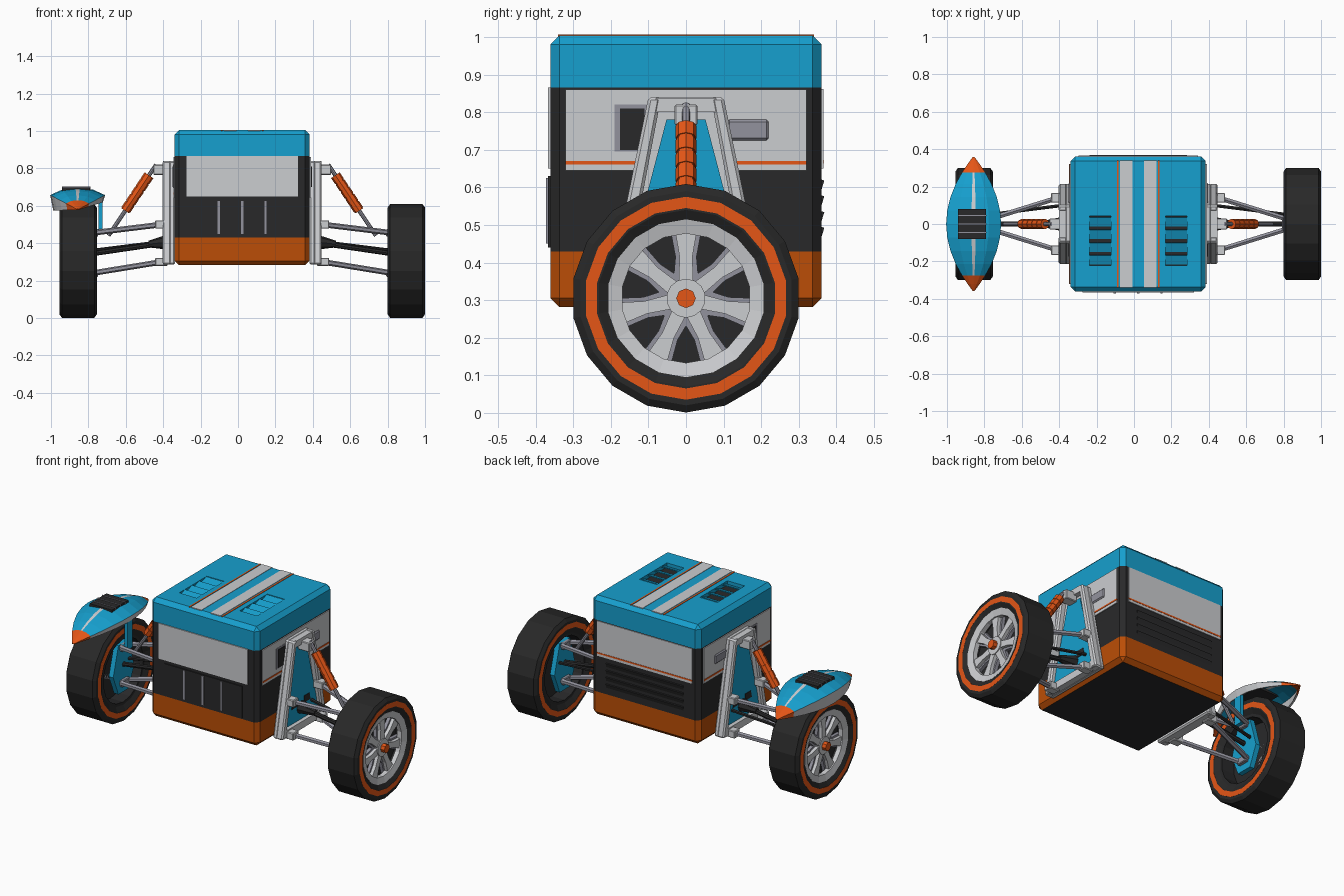
import bpy, bmesh, math
from mathutils import Vector

if "Cube" in bpy.data.objects:
    bpy.data.objects.remove(bpy.data.objects["Cube"])

CX = 0.0225   # symmetry plane of body and wheels


def mat(name, c):
    m = bpy.data.materials.new(name)
    m.diffuse_color = (*c, 1)
    m.use_nodes = True
    m.node_tree.nodes["Principled BSDF"].inputs["Base Color"].default_value = m.diffuse_color
    return m


BLUE = mat("blue paint", (0.008, 0.35, 0.62))
LIGHT = mat("light grey", (0.60, 0.61, 0.63))
METAL = mat("mid grey metal", (0.29, 0.29, 0.34))
DARK = mat("dark trim", (0.022, 0.022, 0.023))
ORANGE = mat("orange", (0.78, 0.092, 0.008))
RUST = mat("rust orange", (0.50, 0.076, 0.002))
TYRE = mat("tyre black", (0.021, 0.021, 0.021))


def finish(bm, name, *mats):
    bmesh.ops.recalc_face_normals(bm, faces=bm.faces)
    me = bpy.data.meshes.new(name)
    bm.to_mesh(me)
    bm.free()
    for m in mats:
        me.materials.append(m)
    ob = bpy.data.objects.new(name, me)
    bpy.context.collection.objects.link(ob)
    return ob


def box(name, lo, hi, m, bevel=0, tilt=0):
    bm = bmesh.new()
    bmesh.ops.create_cube(bm, size=1)
    lo, hi = Vector(lo), Vector(hi)
    for v in bm.verts:
        v.co = Vector(v.co[i] * (hi[i] - lo[i]) for i in range(3))
    if bevel:
        bmesh.ops.bevel(bm, geom=bm.edges[:], offset=bevel, segments=1, affect='EDGES')
    ob = finish(bm, name, m)
    ob.location = (lo + hi) / 2
    ob.rotation_euler.x = tilt
    return ob


def rod(name, a, b, r, m, r2=None, n=8):
    a, b = Vector(a), Vector(b)
    bm = bmesh.new()
    bmesh.ops.create_cone(bm, cap_ends=True, segments=n, radius1=r,
                          radius2=r if r2 is None else r2, depth=(b - a).length)
    ob = finish(bm, name, m)
    ob.location = (a + b) / 2
    ob.rotation_euler = (b - a).to_track_quat('Z', 'Y').to_euler()
    return ob


def lathe(name, prof, cx, s, m, n=18):
    """Closed profile of (x offset, radius) turned about the axle."""
    bm = bmesh.new()
    rings = [[bm.verts.new((cx + s * x, r * math.sin(2 * math.pi * i / n),
                            0.305 - r * math.cos(2 * math.pi * i / n)))
              for x, r in prof] for i in range(n)]
    k = len(prof)
    for i in range(n):
        for j in range(k):
            a, b = rings[i], rings[(i + 1) % n]
            bm.faces.new((a[j], a[(j + 1) % k], b[(j + 1) % k], b[j]))
    return finish(bm, name, m)


def prism(name, yz, x0, x1, m, bevel=0):
    """Polygon in the side plane, extruded along x."""
    bm = bmesh.new()
    f = bm.faces.new([bm.verts.new((x0, y, z)) for y, z in yz])
    e = bmesh.ops.extrude_face_region(bm, geom=[f])["geom"]
    bmesh.ops.translate(bm, vec=(x1 - x0, 0, 0),
                        verts=[v for v in e if isinstance(v, bmesh.types.BMVert)])
    if bevel:
        bmesh.ops.bevel(bm, geom=bm.edges[:], offset=bevel, segments=1, affect='EDGES')
    return finish(bm, name, m)


# Body: bevelled cube cut into colour bands by height
bm = bmesh.new()
bmesh.ops.create_cube(bm, size=0.722)
bmesh.ops.translate(bm, verts=bm.verts, vec=(CX, 0, 0.643))
bmesh.ops.bevel(bm, geom=bm.edges[:], offset=0.024, segments=1, affect='EDGES')
for z in (0.43, 0.865):
    bmesh.ops.bisect_plane(bm, geom=bm.verts[:] + bm.edges[:] + bm.faces[:],
                           plane_co=(0, 0, z), plane_no=(0, 0, 1))
bm.normal_update()
for f in bm.faces:
    z = f.calc_center_median().z
    f.material_index = 0 if z > 0.865 else 1 if z > 0.43 or f.normal.z < -0.9 else 2
body = finish(bm, "body", BLUE, DARK, RUST)

# Roof stripes, pinstripes and recessed louvred vents
for s in (-1, 1):
    for nm, a, b, m in (("roof_stripe", 0.03, 0.098, LIGHT), ("roof_pinstripe", 0.105, 0.114, ORANGE)):
        x0, x1 = sorted((CX + s * a, CX + s * b))
        box(nm, (x0, -0.34, 1.0), (x1, 0.34, 1.006), m)
    vx = CX + s * 0.203
    cut = box("vent_cutter", (vx - 0.058, -0.222, 0.975), (vx + 0.058, 0.042, 1.05), BLUE)
    cut.hide_render = True
    cut.hide_set(True)
    mod = body.modifiers.new("vent", 'BOOLEAN')
    mod.operation = 'DIFFERENCE'
    mod.object = cut
    box("vent_floor", (vx - 0.058, -0.222, 0.97), (vx + 0.058, 0.042, 0.979), DARK)
    for i in range(4):
        y = -0.192 + i * 0.068
        box("vent_slat", (vx - 0.058, y - 0.026, 0.99), (vx + 0.058, y + 0.026, 0.995), BLUE, tilt=0.35)

# Front face: window, lower panel, ribs
box("front_window", (CX - 0.298, -0.367, 0.65), (CX + 0.298, -0.36, 0.865), LIGHT)
box("front_panel", (CX - 0.262, -0.367, 0.44), (CX + 0.262, -0.36, 0.63), DARK)
for x in (-0.125, 0, 0.125):
    box("front_rib", (CX + x - 0.006, -0.372, 0.45), (CX + x + 0.006, -0.36, 0.625), METAL)

# Rear face: panel, pinstripe, louvres
box("rear_panel", (CX - 0.32, 0.36, 0.65), (CX + 0.32, 0.366, 0.862), LIGHT)
box("rear_pinstripe", (CX - 0.32, 0.36, 0.664), (CX + 0.32, 0.3675, 0.673), ORANGE)
for i in range(4):
    z = 0.48 + i * 0.042
    box("rear_louvre", (CX - 0.26, 0.356, z - 0.014), (CX + 0.26, 0.364, z + 0.014), DARK, tilt=-0.3)


def side(s):
    X = lambda d: CX + s * d

    def sbox(name, d0, d1, y0, y1, z0, z1, m, bevel=0):
        x0, x1 = sorted((X(d0), X(d1)))
        return box(name, (x0, y0, z0), (x1, y1, z1), m, bevel)

    # Side panel with slot, handle and pinstripe
    sbox("side_panel", 0.358, 0.367, -0.32, 0.32, 0.645, 0.86, LIGHT)
    sbox("side_pinstripe", 0.36, 0.369, -0.32, 0.32, 0.661, 0.67, ORANGE)
    sbox("slot_surround", 0.36, 0.369, -0.19, -0.10, 0.695, 0.82, METAL)
    sbox("side_slot", 0.36, 0.372, -0.175, -0.11, 0.70, 0.81, DARK)
    sbox("side_handle", 0.36, 0.374, 0.11, 0.22, 0.725, 0.78, METAL, 0.006)

    # Tapered suspension mount: back plate, blue insert and frame bars
    trap = lambda b, t, z0, z1: [(-b, z0), (b, z0), (t, z1), (-t, z1)]
    prism("mount_plate", trap(0.215, 0.1, 0.285, 0.84), X(0.36), X(0.392), LIGHT, 0.008)
    prism("mount_insert", trap(0.17, 0.052, 0.33, 0.78), X(0.388), X(0.399), BLUE)
    for e in (-1, 1):
        prism("mount_side_bar", [(e * 0.215, 0.285), (e * 0.172, 0.285), (e * 0.066, 0.84), (e * 0.1, 0.84)],
              X(0.38), X(0.425), LIGHT, 0.008)
        prism("mount_cutout", [(e * 0.03, 0.42), (e * 0.09, 0.42), (e * 0.08, 0.46), (e * 0.03, 0.46)],
              X(0.395), X(0.402), DARK)
    prism("mount_bottom_bar", trap(0.2, 0.19, 0.287, 0.33), X(0.38), X(0.423), LIGHT)
    prism("mount_top_bar", trap(0.085, 0.08, 0.80, 0.838), X(0.38), X(0.423), LIGHT)

    # Wishbones
    for z0, z1 in ((0.5, 0.455), (0.3, 0.24)):
        for e in (-1, 1):
            sbox("arm_bracket", 0.40, 0.465, e * 0.14 - 0.026, e * 0.14 + 0.026, z0 - 0.022, z0 + 0.022, LIGHT, 0.004)
            rod("suspension_arm", (X(0.43), e * 0.14, z0), (X(0.80), e * 0.025, z1), 0.015, METAL, n=6)
        sbox("ball_joint", 0.77, 0.83, -0.035, 0.035, z1 - 0.02, z1 + 0.02, METAL, 0.004)
    # Drive shaft and steering rod
    rod("drive_boot", (X(0.40), 0, 0.405), (X(0.50), 0, 0.395), 0.04, DARK, 0.018)
    rod("drive_shaft", (X(0.42), 0, 0.40), (X(0.83), 0, 0.34), 0.014, DARK)
    rod("steering_rod", (X(0.40), 0.1, 0.41), (X(0.80), 0.05, 0.36), 0.01, DARK, n=6)

    # Coil shock
    sbox("shock_bracket", 0.40, 0.475, -0.03, 0.03, 0.765, 0.82, LIGHT, 0.004)
    top, low = Vector((X(0.46), 0, 0.82)), Vector((X(0.715), 0, 0.44))
    rod("shock_rod", top, low, 0.011, METAL)
    rod("shock_spring", top.lerp(low, 0.15), top.lerp(low, 0.65), 0.025, ORANGE)
    for i in range(5):
        t = 0.15 + i * 0.1
        rod("spring_coil", top.lerp(low, t), top.lerp(low, t + 0.085), 0.028, ORANGE)

    # Upright plate inside the wheel
    prism("wheel_upright", [(-0.05, 0.18), (0.05, 0.18), (0.1, 0.3), (0.05, 0.475), (-0.05, 0.475), (-0.1, 0.3)],
          X(0.79), X(0.82), BLUE)

    # Wheel
    wc = X(0.8775)
    lathe("tyre", [(-0.1, 0.235), (-0.1, 0.285), (-0.087, 0.304), (0.087, 0.304), (0.1, 0.285),
                   (0.1, 0.235), (0.085, 0.207), (-0.085, 0.207)], wc, s, TYRE)
    for o in (-0.0985, 0.0985):
        lathe("tyre_ring", [(o - 0.002, 0.24), (o - 0.002, 0.27), (o + 0.002, 0.27), (o + 0.002, 0.24)], wc, s, ORANGE)
    lathe("rim", [(0.05, 0.172), (0.05, 0.21), (0.088, 0.21), (0.078, 0.172)], wc, s, LIGHT)
    lathe("inner_rim", [(-0.085, 0.19), (-0.085, 0.21), (0.06, 0.21), (0.06, 0.19)], wc, s, DARK)
    rod("wheel_backplate", (wc, 0, 0.305), (wc + s * 0.03, 0, 0.305), 0.2, DARK, n=18)
    for i in range(7):
        a = i * 2 * math.pi / 7
        c, sn = math.cos(a), math.sin(a)

        def spoke(name, w, m, d0, d1):
            pts = [(-w[0], 0.03), (w[0], 0.03), (w[1], 0.11), (w[2], 0.185), (-w[2], 0.185), (-w[1], 0.11)]
            prism(name, [(u * c + v * sn, 0.305 - u * sn + v * c) for u, v in pts],
                  wc + s * d0, wc + s * d1, m)

        spoke("wheel_spoke", (0.02, 0.017, 0.03), LIGHT, 0.045, 0.07)
        spoke("spoke_shoulder", (0.035, 0.028, 0.042), METAL, 0.025, 0.05)
    rod("wheel_hub", (wc, 0, 0.305), (wc + s * 0.075, 0, 0.305), 0.052, LIGHT, n=14)
    rod("hub_shoulder", (wc, 0, 0.305), (wc + s * 0.05, 0, 0.305), 0.075, METAL, n=14)
    rod("hub_nut", (wc + s * 0.06, 0, 0.305), (wc + s * 0.1, 0, 0.305), 0.026, ORANGE, n=8)


for s in (-1, 1):
    side(s)

# Fender over the left wheel: arched pointed shell lofted along y
FX = -0.8575
bm = bmesh.new()
rows = []
for t in (-1, -0.9, -0.77, -0.6, -0.4, -0.2, 0, 0.2, 0.4, 0.6, 0.77, 0.9, 1):
    q = max(1 - t * t, 0.01)
    z = 0.69 - 0.11 * t * t
    sec = [(-0.125, -0.115), (-0.1425, -0.035), (-0.08, -0.008), (-0.011, 0), (0.011, 0),
           (0.08, -0.008), (0.1425, -0.035), (0.13, -0.07)]
    rows.append((t, [bm.verts.new((FX + x * q, 0.355 * t, z + dz * q)) for x, dz in sec]))
for (t0, a), (t1, b) in zip(rows, rows[1:]):
    for j in range(7):
        f = bm.faces.new((a[j], a[j + 1], b[j + 1], b[j]))
        f.material_index = 2 if abs(t0 + t1) / 2 > 0.78 else 1 if j in (0, 3, 6) else 0
fender = finish(bm, "left_fender", BLUE, LIGHT, ORANGE)
sol = fender.modifiers.new("thickness", 'SOLIDIFY')
sol.thickness = 0.01
sol.offset = 0

# Fender vent and strut
box("fender_vent", (-0.94, -0.08, 0.665), (-0.79, 0.08, 0.697), DARK)
for y in (-0.045, 0, 0.045):
    box("fender_vent_fin", (-0.942, y - 0.002, 0.675), (-0.788, y + 0.002, 0.702), METAL)
box("fender_strut", (-0.745, -0.025, 0.46), (-0.724, 0.025, 0.645), BLUE)
box("fender_strut_foot", (-0.80, -0.025, 0.45), (-0.724, 0.025, 0.475), BLUE)
